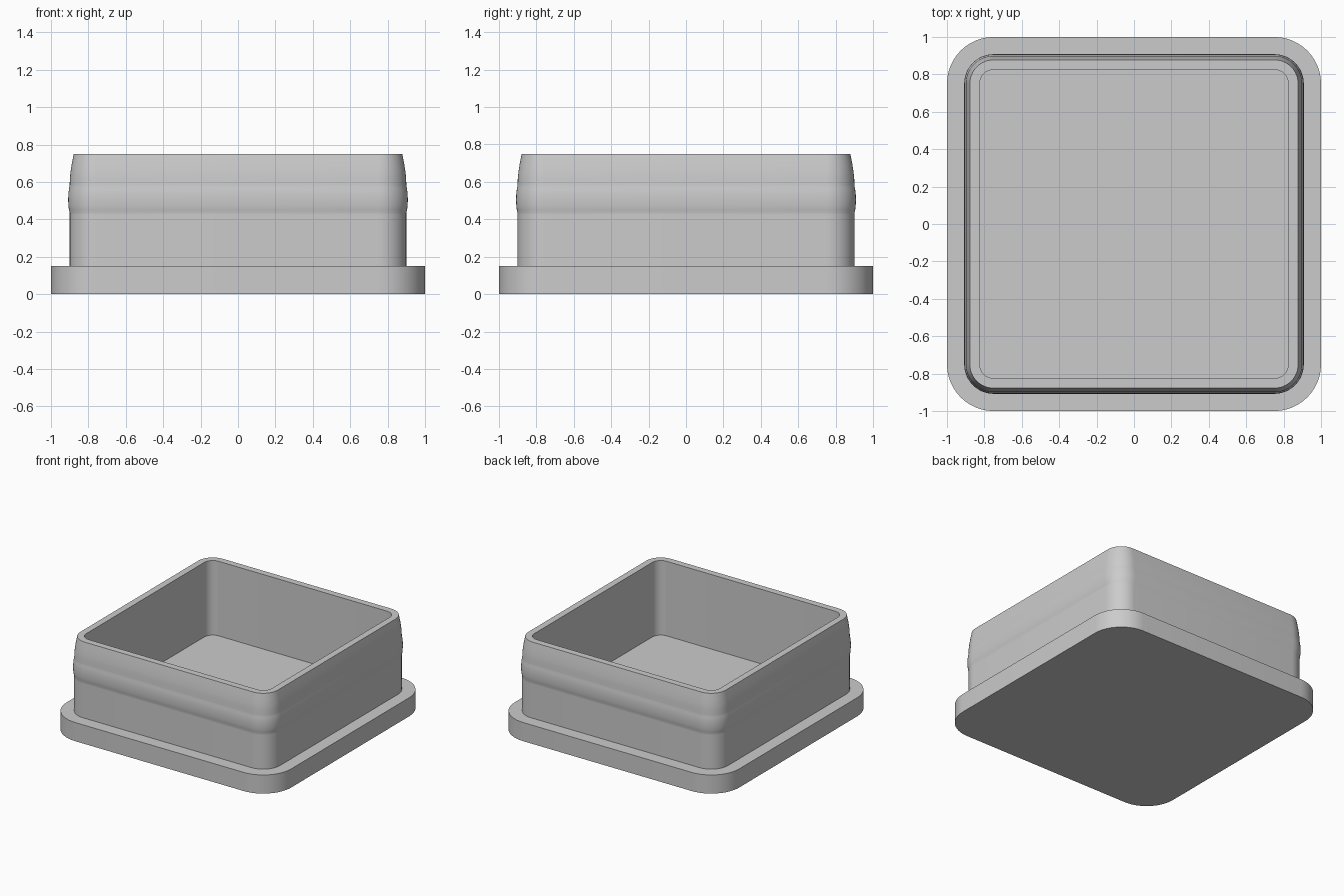
import bpy
import bmesh
from math import pi, cos, sin, radians

cube = bpy.data.objects.get("Cube")
if cube:
    bpy.data.objects.remove(cube, do_unlink=True)

CORNER = 0.75   # shared centre of every rounded corner
STEPS = 12

grey = bpy.data.materials.new("light grey plastic")
grey.use_nodes = True
colour = (0.6, 0.6, 0.6, 1)
grey.diffuse_color = colour
grey.node_tree.nodes["Principled BSDF"].inputs["Base Color"].default_value = colour


def rounded_ring(bm, half, z):
    """Rounded square of the given half width at height z."""
    ring = []
    for q, (sx, sy) in enumerate([(1, 1), (-1, 1), (-1, -1), (1, -1)]):
        for i in range(STEPS + 1):
            a = (q + i / STEPS) * pi / 2
            r = half - CORNER
            ring.append(bm.verts.new((sx * CORNER + r * cos(a), sy * CORNER + r * sin(a), z)))
    return ring


def loft(name, profile):
    """Skin a (half width, height) profile into a closed solid."""
    bm = bmesh.new()
    rings = [rounded_ring(bm, h, z) for h, z in profile]
    n = len(rings[0])
    for low, high in zip(rings, rings[1:]):
        for i in range(n):
            j = (i + 1) % n
            bm.faces.new((low[i], low[j], high[j], high[i]))
    bm.faces.new(rings[0][::-1])
    bm.faces.new(rings[-1])
    bmesh.ops.recalc_face_normals(bm, faces=bm.faces)
    mesh = bpy.data.meshes.new(name)
    bm.to_mesh(mesh)
    bm.free()
    mesh.materials.append(grey)
    obj = bpy.data.objects.new(name, mesh)
    bpy.context.collection.objects.link(obj)
    bpy.ops.object.select_all(action='DESELECT')
    obj.select_set(True)
    bpy.context.view_layer.objects.active = obj
    bpy.ops.object.shade_smooth_by_angle(angle=radians(35))
    return obj


# Flange, outer wall with snap bead and tapered lip, then the hollow inside
flange = [(1.0, 0), (1.0, 0.15)]
outer_wall = [(0.9, 0.15), (0.9, 0.425), (0.9, 0.435)]
bead = [(0.904, 0.45), (0.907, 0.475), (0.908, 0.505), (0.907, 0.535), (0.904, 0.56), (0.901, 0.575)]
lip = [(0.9, 0.585), (0.899, 0.62), (0.895, 0.655), (0.888, 0.7), (0.878, 0.75)]
hollow = [(0.825, 0.75), (0.825, 0.15)]
loft("square_cap", flange + outer_wall + bead + lip + hollow)
